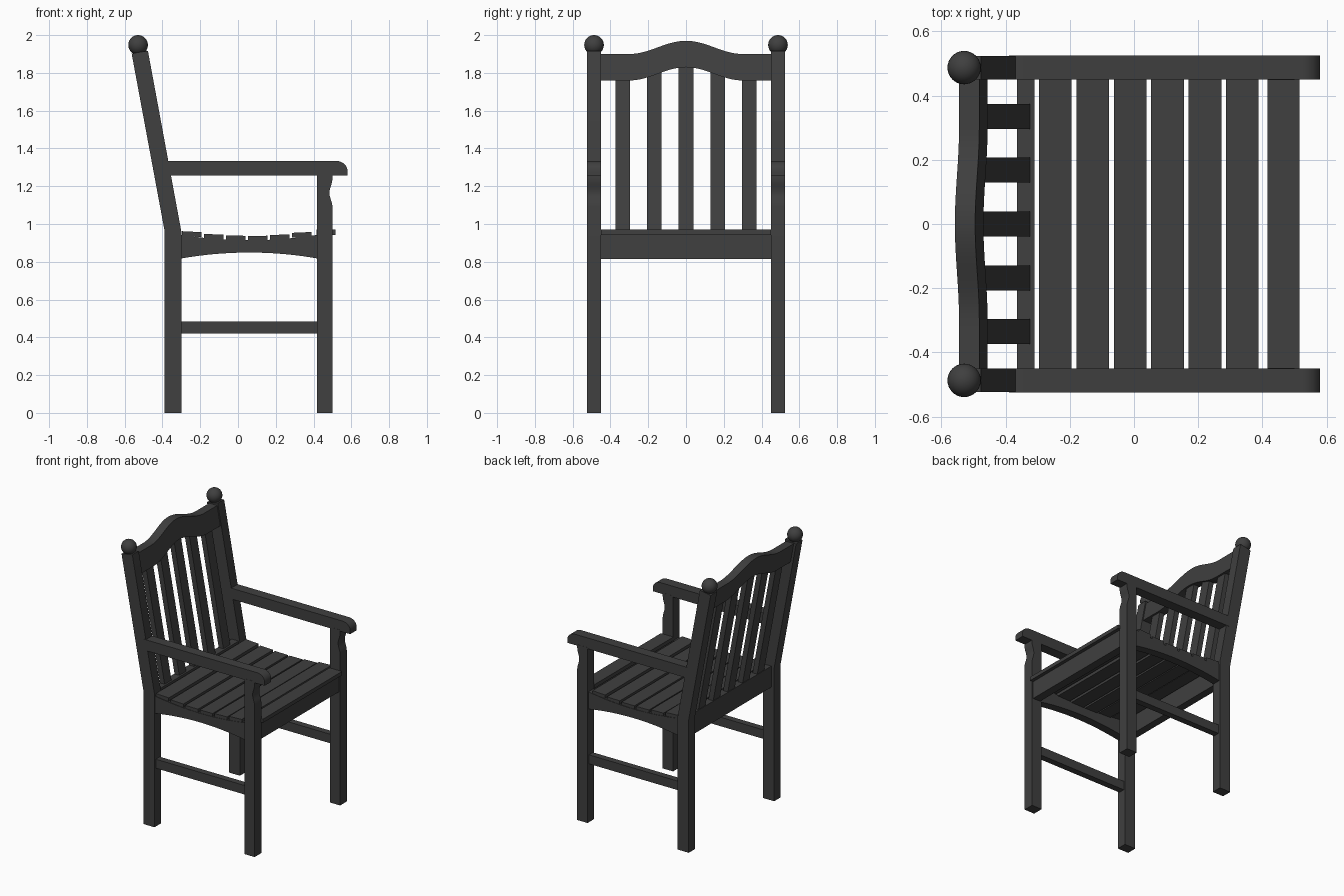
import bpy, bmesh, math

if "Cube" in bpy.data.objects:
    bpy.data.objects.remove(bpy.data.objects["Cube"])

LEAN = 0.185        # backward lean of the back, x per unit z
BEND_Z = 0.96       # height where the rear posts start to lean

paint = bpy.data.materials.new("dark_paint")
paint.diffuse_color = (0.05, 0.05, 0.05, 1)
paint.use_nodes = True
paint.node_tree.nodes["Principled BSDF"].inputs["Base Color"].default_value = paint.diffuse_color


def finish(obj, mirror):
    obj.data.materials.append(paint)
    bpy.context.view_layer.objects.active = obj
    obj.select_set(True)
    bpy.ops.object.shade_smooth_by_angle(angle=math.radians(30))
    obj.select_set(False)
    if mirror:
        obj.modifiers.new("mirror", 'MIRROR').use_axis = (False, True, False)


def prism(name, pts, axis, lo, hi, mirror=False, lean=False):
    """Extrude a 2D outline: axis 'y' takes (x, z) points, axis 'x' takes (y, z)."""
    def place(p, d):
        x, y, z = (p[0], d, p[1]) if axis == 'y' else (d, p[0], p[1])
        return (x - LEAN * (z - BEND_Z) if lean else x, y, z)
    bm = bmesh.new()
    a = [bm.verts.new(place(p, lo)) for p in pts]
    b = [bm.verts.new(place(p, hi)) for p in pts]
    bm.faces.new(a)
    bm.faces.new(b[::-1])
    for i in range(len(pts)):
        j = (i + 1) % len(pts)
        bm.faces.new((a[i], b[i], b[j], a[j]))
    bmesh.ops.recalc_face_normals(bm, faces=bm.faces)
    me = bpy.data.meshes.new(name)
    bm.to_mesh(me)
    bm.free()
    obj = bpy.data.objects.new(name, me)
    bpy.context.collection.objects.link(obj)
    finish(obj, mirror)
    return obj


def rect(a0, a1, z0, z1):
    return [(a0, z0), (a1, z0), (a1, z1), (a0, z1)]


def span(a, b, n):
    return [a + (b - a) * i / n for i in range(n + 1)]


# rear posts, bent backward above the seat
prism("rear_post", [(-0.388, 0), (-0.30, 0), (-0.30, BEND_Z), (-0.477, 1.917),
                    (-0.563, 1.902), (-0.388, BEND_Z)], 'y', 0.45, 0.523, True)

# ball finials
bpy.ops.mesh.primitive_uv_sphere_add(segments=32, ring_count=16, radius=0.052,
                                     location=(0, 0, 0))
ball = bpy.context.object
ball.name = "ball_finial"
for v in ball.data.vertices:
    v.co.x -= 0.529
    v.co.y += 0.487
    v.co.z += 1.948
finish(ball, True)

# front legs with a shallow scooped neck under the arm
neck = [(0.50 - 0.016 * math.sin(math.pi * t) ** 2, 1.09 + 0.15 * t) for t in span(0, 1, 10)]
prism("front_leg", [(0.418, 0), (0.50, 0)] + neck + [(0.50, 1.265), (0.418, 1.265)],
      'y', 0.449, 0.525, True)

# armrests with rounded front ends
nose = [(0.52 + 0.06 * math.sin(t), 1.28 + 0.054 * math.cos(t)) for t in span(0, math.pi / 2, 8)]
prism("armrest", [(-0.39, 1.334), (-0.39, 1.256), (0.58, 1.256)] + nose[::-1],
      'y', 0.45, 0.524, True)

# side seat rails: dished top, arched bottom
xs = span(-0.31, 0.43, 16)
bow = lambda x: 1 - ((x - 0.06) / 0.37) ** 2
rail = [(x, 0.816 + 0.033 * bow(x)) for x in xs]
rail += [(x, 0.944 - 0.03 * bow(x)) for x in reversed(xs)]
prism("side_seat_rail", rail, 'y', 0.455, 0.515, True)

# side stretchers, front and rear rails
prism("side_stretcher", rect(-0.31, 0.43, 0.42, 0.485), 'y', 0.462, 0.508, True)
prism("front_seat_rail", rect(0.43, 0.49, 0.816, 0.945), 'y', -0.46, 0.46)
prism("rear_seat_rail", rect(-0.365, -0.31, 0.816, 0.968), 'y', -0.46, 0.46)

# seat slats resting across the dished rails
for i in range(6):
    x = -0.245 + 0.1165 * i
    s = 0.16 * (x - 0.06)                       # slope of the dish
    z = 0.924 + 0.24 * (x - 0.06) ** 2
    h = 0.051
    prism(f"seat_slat_{i + 1}",
          [(x - h, z - s * h - 0.013), (x + h, z + s * h - 0.013),
           (x + h, z + s * h + 0.013), (x - h, z - s * h + 0.013)], 'y', -0.512, 0.512)
prism("front_seat_slat", rect(0.415, 0.515, 0.943, 0.97), 'y', -0.45, 0.45)

# back slats
for i in range(5):
    y = (i - 2) * 0.1675
    top = (1.79, 1.81, 1.845, 1.81, 1.79)[i]
    prism(f"back_slat_{i + 1}", rect(y - 0.039, y + 0.039, 0.95, top),
          'x', -0.36, -0.322, lean=True)

# crest rail with a central hump
hump = lambda y: 0.07 * (0.5 + 0.5 * math.cos(math.pi * min(abs(y) / 0.3, 1)))
ys = span(-0.46, 0.46, 46)
crest = [(y, 1.76 + hump(y)) for y in ys] + [(y, 1.90 + hump(y)) for y in reversed(ys)]
prism("crest_rail", crest, 'x', -0.371, -0.308, lean=True)
